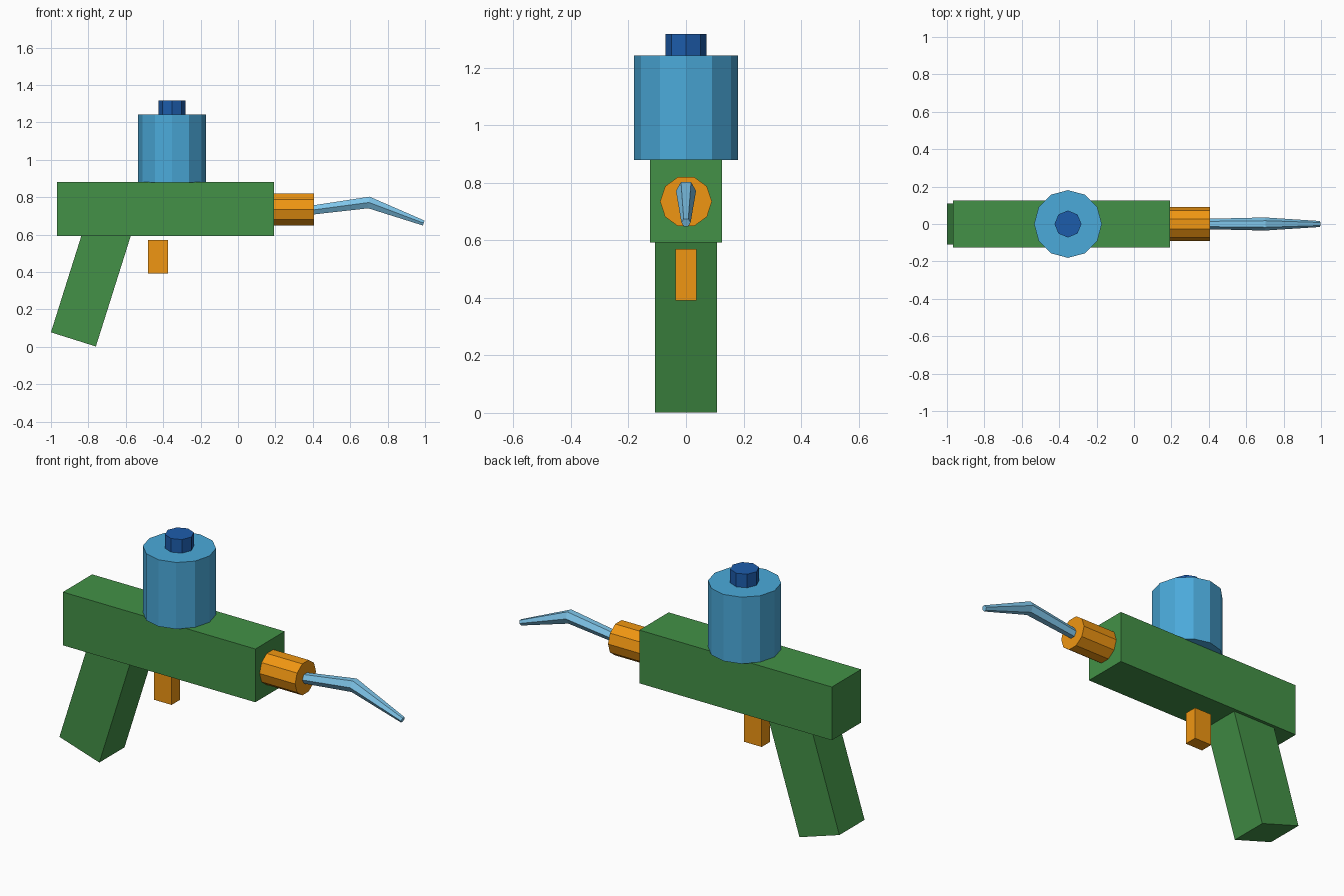
import bpy, bmesh, math
from mathutils import Vector, Matrix

if "Cube" in bpy.data.objects:
    bpy.data.objects.remove(bpy.data.objects["Cube"])


def material(name, rgb):
    m = bpy.data.materials.new(name)
    m.diffuse_color = (*rgb, 1.0)
    m.use_nodes = True
    m.node_tree.nodes["Principled BSDF"].inputs["Base Color"].default_value = m.diffuse_color
    return m


GREEN = material("green", (0.056, 0.283, 0.063))
ORANGE = material("orange", (0.87, 0.305, 0.006))
BLUE = material("blue", (0.07, 0.40, 0.70))
DARK_BLUE = material("dark_blue", (0.012, 0.107, 0.41))
PALE_BLUE = material("pale_blue", (0.21, 0.56, 0.82))


def finish(name, bm, mat):
    bmesh.ops.recalc_face_normals(bm, faces=bm.faces)
    me = bpy.data.meshes.new(name)
    bm.to_mesh(me)
    bm.free()
    me.materials.append(mat)
    ob = bpy.data.objects.new(name, me)
    bpy.context.collection.objects.link(ob)
    return ob


def box(name, center, size, mat, tilt=0.0):
    bm = bmesh.new()
    bmesh.ops.create_cube(bm, size=1.0, matrix=Matrix.Translation(center)
                          @ Matrix.Rotation(tilt, 4, 'Y')
                          @ Matrix.Diagonal((*size, 1.0)))
    return finish(name, bm, mat)


def tube(name, path, radii, sides, mat):
    """Capped, mitred tube along points in the XZ plane."""
    bm = bmesh.new()
    pts = [Vector((x, 0, z)) for x, z in path]
    segs = [(b - a).normalized() for a, b in zip(pts, pts[1:])]
    rings = []
    for i, (p, r) in enumerate(zip(pts, radii)):
        before, after = segs[max(i - 1, 0)], segs[min(i, len(segs) - 1)]
        t = (before + after).normalized()
        u = Vector((0, 1, 0))
        v = u.cross(t) / t.dot(after)
        angles = [math.tau * k / sides for k in range(sides)]
        rings.append([bm.verts.new(p + r * (u * math.cos(a) + v * math.sin(a)))
                      for a in angles])
    for a, b in zip(rings, rings[1:]):
        for k in range(sides):
            n = (k + 1) % sides
            bm.faces.new((a[k], a[n], b[n], b[k]))
    bm.faces.new(rings[0])
    bm.faces.new(rings[-1])
    return finish(name, bm, mat)


# Main body, slanted grip and trigger
box("body", (-0.387, 0, 0.737), (1.16, 0.252, 0.29), GREEN)
tilt = math.radians(17.5)
grip_len = 0.65
bottom = Vector((-0.88, 0, 0.04))
up = Vector((math.sin(tilt), 0, math.cos(tilt)))
box("grip", bottom + up * grip_len / 2, (0.252, 0.217, grip_len), GREEN, tilt)
box("trigger", (-0.428, 0, 0.481), (0.107, 0.073, 0.179), ORANGE)

# Tank with its cap
tube("tank", [(-0.353, 0.88), (-0.353, 1.243)], [0.181] * 2, 12, BLUE)
tube("tank_cap", [(-0.353, 1.243), (-0.353, 1.317)], [0.072] * 2, 8, DARK_BLUE)

# Nozzle collar and bent tapering tip
tube("nozzle_collar", [(0.19, 0.735), (0.407, 0.735)], [0.09] * 2, 10, ORANGE)
tube("nozzle_tip", [(0.40, 0.732), (0.70, 0.772), (0.993, 0.662)],
     [0.028, 0.035, 0.016], 6, PALE_BLUE)
